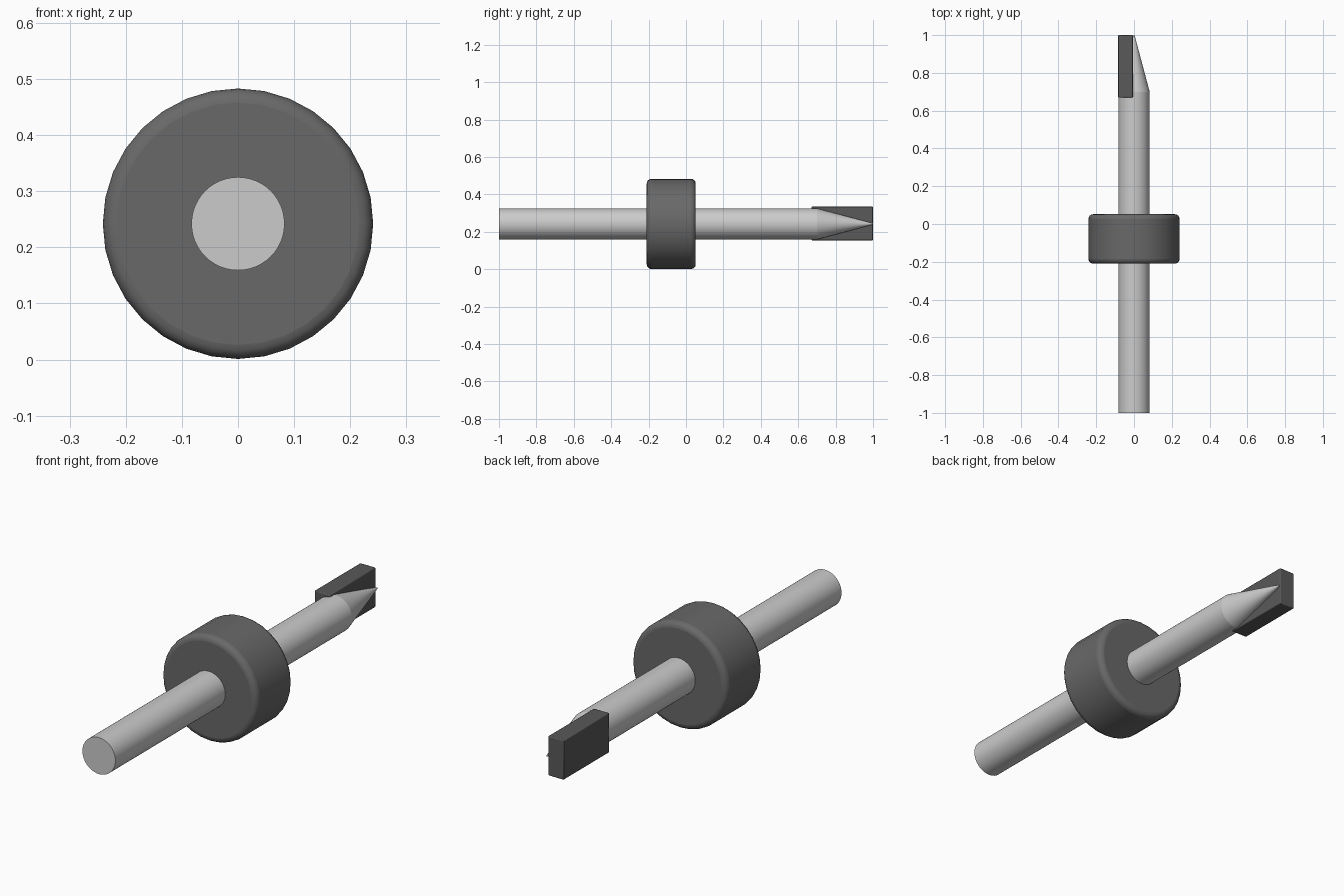
import bpy, bmesh, math
from mathutils import Matrix

AXIS_Z = 0.242

if "Cube" in bpy.data.objects:
    bpy.data.objects.remove(bpy.data.objects["Cube"], do_unlink=True)


def material(name, grey):
    mat = bpy.data.materials.new(name)
    mat.use_nodes = True
    colour = (grey, grey, grey, 1)
    mat.diffuse_color = colour
    mat.node_tree.nodes["Principled BSDF"].inputs["Base Color"].default_value = colour
    return mat


def finish(name, bm, mat):
    bmesh.ops.recalc_face_normals(bm, faces=bm.faces)
    mesh = bpy.data.meshes.new(name)
    bm.to_mesh(mesh)
    bm.free()
    mesh.materials.append(mat)
    obj = bpy.data.objects.new(name, mesh)
    bpy.context.collection.objects.link(obj)
    return obj


def smooth(obj, angle):
    bpy.ops.object.select_all(action="DESELECT")
    obj.select_set(True)
    bpy.context.view_layer.objects.active = obj
    bpy.ops.object.shade_smooth_by_angle(angle=math.radians(angle))


def lathe(name, profile, sides, mat):
    """Turn (radius, y) points around the long axis and cap both ends."""
    bm = bmesh.new()
    rings = []
    for radius, y in profile:
        turns = [2 * math.pi * i / sides for i in range(sides)]
        rings.append([bm.verts.new((radius * math.sin(a), y, AXIS_Z + radius * math.cos(a)))
                      for a in turns])
    for a, b in zip(rings, rings[1:]):
        for i in range(sides):
            j = (i + 1) % sides
            bm.faces.new((a[i], a[j], b[j], b[i]))
    bm.faces.new(rings[0])
    bm.faces.new(rings[-1])
    return finish(name, bm, mat)


steel = material("light steel", 0.6)
dark_grey = material("dark grey", 0.14)
blade_grey = material("charcoal", 0.1)

# Round shank tapering to a fine point
shank = lathe("shank", [(0.083, -1), (0.083, 0.7), (0.003, 1)], 48, steel)
smooth(shank, 12)

# Thick collar with rounded rims
collar = lathe("collar", [(0.241, -0.21), (0.241, 0.052)], 32, dark_grey)
bevel = collar.modifiers.new("rounded rims", "BEVEL")
bevel.width = 0.025
bevel.segments = 4
bevel.limit_method = "ANGLE"
bevel.angle_limit = math.radians(40)
smooth(collar, 40)

# Flat cutting block beside the point
bm = bmesh.new()
bmesh.ops.create_cube(bm, size=1, matrix=Matrix.Translation((-0.045, 0.835, 0.244))
                      @ Matrix.Diagonal((0.078, 0.33, 0.18, 1)))
block = finish("cutting_block", bm, blade_grey)
edge = block.modifiers.new("fine edges", "BEVEL")
edge.width = 0.004
edge.segments = 2
smooth(block, 40)
